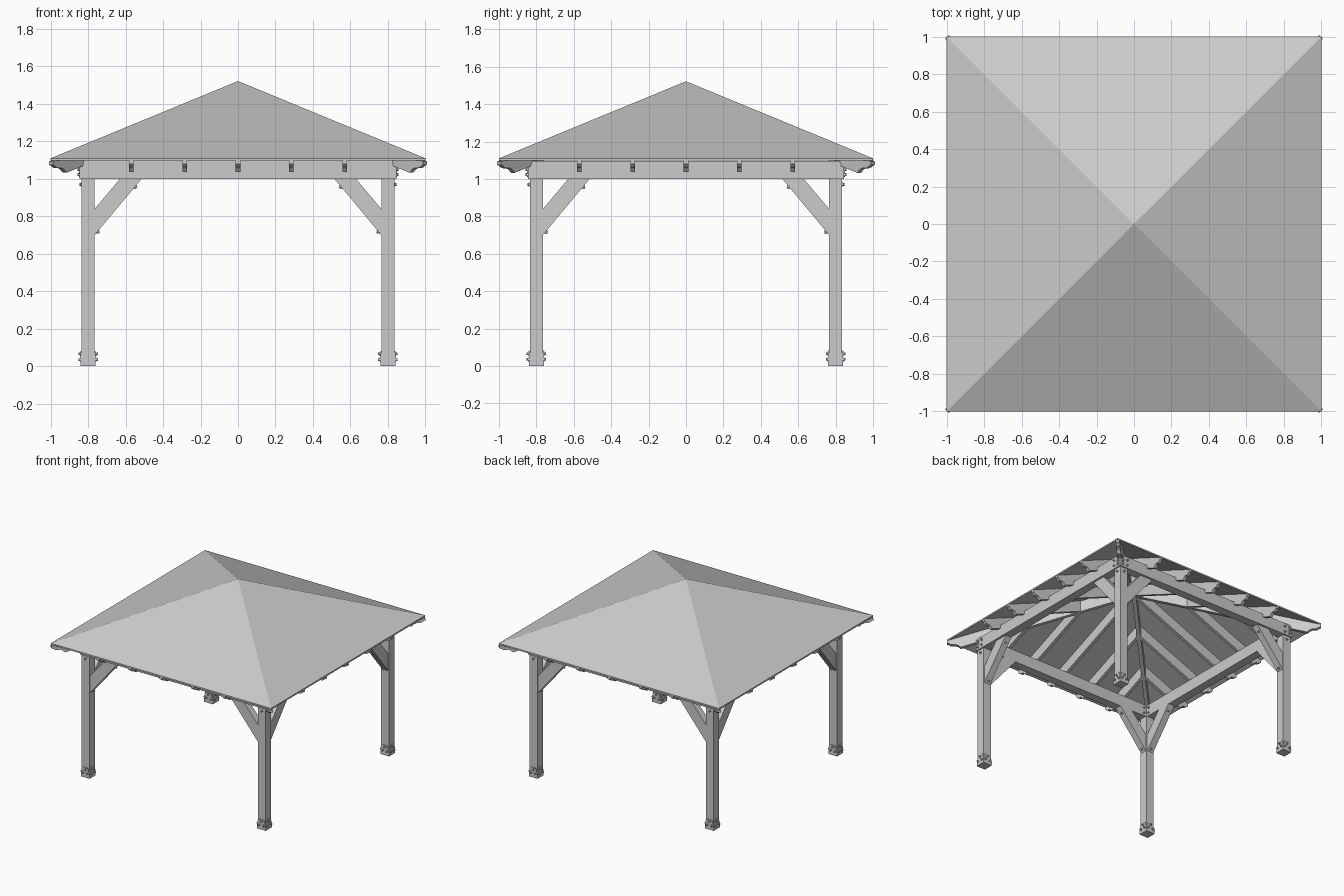
import bpy, bmesh, math
from mathutils import Matrix, Vector

if "Cube" in bpy.data.objects:
    bpy.data.objects.remove(bpy.data.objects["Cube"])

grey = bpy.data.materials.new("plain grey")
grey.use_nodes = True
grey.diffuse_color = (0.6, 0.6, 0.6, 1)
grey.node_tree.nodes["Principled BSDF"].inputs["Base Color"].default_value = (0.6, 0.6, 0.6, 1)

APEX, EAVE, BEAM_Z, POST, HALF = 1.522, 1.11, 1.0, 0.8, 0.035
SLOPE = APEX - EAVE


def finish(name, bm, matrix=Matrix()):
    bmesh.ops.recalc_face_normals(bm, faces=bm.faces)
    mesh = bpy.data.meshes.new(name)
    bm.to_mesh(mesh)
    bm.free()
    mesh.materials.append(grey)
    obj = bpy.data.objects.new(name, mesh)
    obj.matrix_world = matrix
    bpy.context.collection.objects.link(obj)
    return obj


def prism(bm, profile, y0, y1):
    """Extrude an (x, z) outline from y0 to y1."""
    face = bm.faces.new([bm.verts.new((x, y0, z)) for x, z in profile])
    new = bmesh.ops.extrude_face_region(bm, geom=[face])["geom"]
    verts = [v for v in new if isinstance(v, bmesh.types.BMVert)]
    bmesh.ops.translate(bm, verts=verts, vec=(0, y1 - y0, 0))


def box(bm, x0, x1, y0, y1, z0, z1):
    prism(bm, [(x0, z0), (x1, z0), (x1, z1), (x0, z1)], y0, y1)


def bolt(bm, point, direction):
    """Washer with a hexagonal head, standing on a surface."""
    turn = Vector(direction).to_track_quat("Z", "Y").to_matrix().to_4x4()
    for sides, radius, height in ((12, 0.011, 0.004), (6, 0.007, 0.012)):
        bmesh.ops.create_cone(bm, cap_ends=True, segments=sides, radius1=radius,
                              radius2=radius, depth=height,
                              matrix=Matrix.Translation(point) @ turn
                              @ Matrix.Translation((0, 0, height / 2)))


def underside(r):
    return APEX - SLOPE * r - 0.013


def rafter_profile(inner, stretch=1, drop=0):
    """Sloping rafter with a scalloped tail beyond the beam."""
    depth = 0.09
    tail = [(0.925, underside(0.925) - depth), (0.94, 1.056), (0.955, 1.064),
            (0.968, 1.062), (0.98, 1.066), (0.99, 1.076), (0.999, 1.08)]
    pts = [(inner, underside(inner)), (inner, underside(inner) - depth)]
    pts += tail + [(0.999, underside(0.999))]
    return [(r * stretch, z - drop) for r, z in pts]


# Roof: thin pyramid shell
bm = bmesh.new()
rings = []
for lower in (0, 0.012):
    ring = [bm.verts.new((x, y, EAVE - lower)) for x, y in ((-1, -1), (1, -1), (1, 1), (-1, 1))]
    top = bm.verts.new((0, 0, APEX - lower))
    for i in range(4):
        bm.faces.new((ring[i], ring[(i + 1) % 4], top))
    rings.append(ring)
for i in range(4):
    j = (i + 1) % 4
    bm.faces.new((rings[0][i], rings[0][j], rings[1][j], rings[1][i]))
finish("roof", bm)

# Four sides, each built facing +x and turned into place
for k, side in enumerate(("left", "back", "right", "front")):
    turn = Matrix.Rotation(k * math.pi / 2, 4, "Z")

    bm = bmesh.new()
    box(bm, 0.775, 0.845, -0.845, 0.845, BEAM_Z, 1.097)
    finish(side + "_beam", bm, turn)

    bm = bmesh.new()
    for t in (-0.57, -0.285, 0, 0.285, 0.57):
        prism(bm, rafter_profile(abs(t) + 0.01), t - 0.0125, t + 0.0125)
    finish(side + "_rafters", bm, turn)

    bm = bmesh.new()
    prism(bm, rafter_profile(0, math.sqrt(2), 0.005), -0.015, 0.015)
    finish(side + "_hip_rafter", bm, turn @ Matrix.Rotation(math.pi / 4, 4, "Z"))

    # Knee braces between posts and beam
    bm = bmesh.new()
    for s in (-1, 1):
        outline = [(0.765, 0.70), (0.515, BEAM_Z), (0.63, BEAM_Z), (0.765, 0.84)]
        prism(bm, [(s * x, z) for x, z in outline], -0.028, 0.028)
    finish(side + "_braces", bm, turn @ Matrix.Translation((POST, 0, 0))
           @ Matrix.Rotation(math.pi / 2, 4, "Z"))

    # Post
    bm = bmesh.new()
    box(bm, POST - HALF, POST + HALF, POST - HALF, POST + HALF, 0.005, BEAM_Z)
    finish(side + "_post", bm, turn)

    # Post shoe: base plate and four tapered side plates
    bm = bmesh.new()
    box(bm, 0.76, 0.84, 0.76, 0.84, 0, 0.008)
    plate = [(-0.04, 0), (0.04, 0), (0.04, 0.035), (0.022, 0.082), (-0.022, 0.082), (-0.04, 0.035)]
    for q in range(4):
        part = bmesh.new()
        prism(part, plate, -0.04, -HALF)
        for x, z in ((-0.022, 0.035), (0.022, 0.035), (0, 0.066)):
            bolt(part, (x, -0.04, z), (0, -1, 0))
        part.transform(Matrix.Translation((POST, POST, 0)) @ Matrix.Rotation(q * math.pi / 2, 4, "Z"))
        temp = bpy.data.meshes.new("shoe_side")
        part.to_mesh(temp)
        part.free()
        bm.from_mesh(temp)
        bpy.data.meshes.remove(temp)
    finish(side + "_post_shoe", bm, turn)

    # Bolts at beam ends, post tops and braces
    bm = bmesh.new()
    for s in (-1, 1):
        for z in (1.022, 1.05, 1.075):
            bolt(bm, (0.845, s * 0.82, z), (1, 0, 0))
        for z in (1.025, 1.07):
            bolt(bm, (0.845, s * 0.775, z), (1, 0, 0))
            bolt(bm, (0.775, s * 0.75, z), (-1, 0, 0))
        bolt(bm, (POST + HALF, s * POST, 0.97), (1, 0, 0))
        bolt(bm, (POST, s * 0.75, 0.718), (0, -s * 0.3, -0.25))
        bolt(bm, (POST, s * 0.55, 0.958), (0, -s * 0.3, -0.25))
    finish(side + "_bolts", bm, turn)
